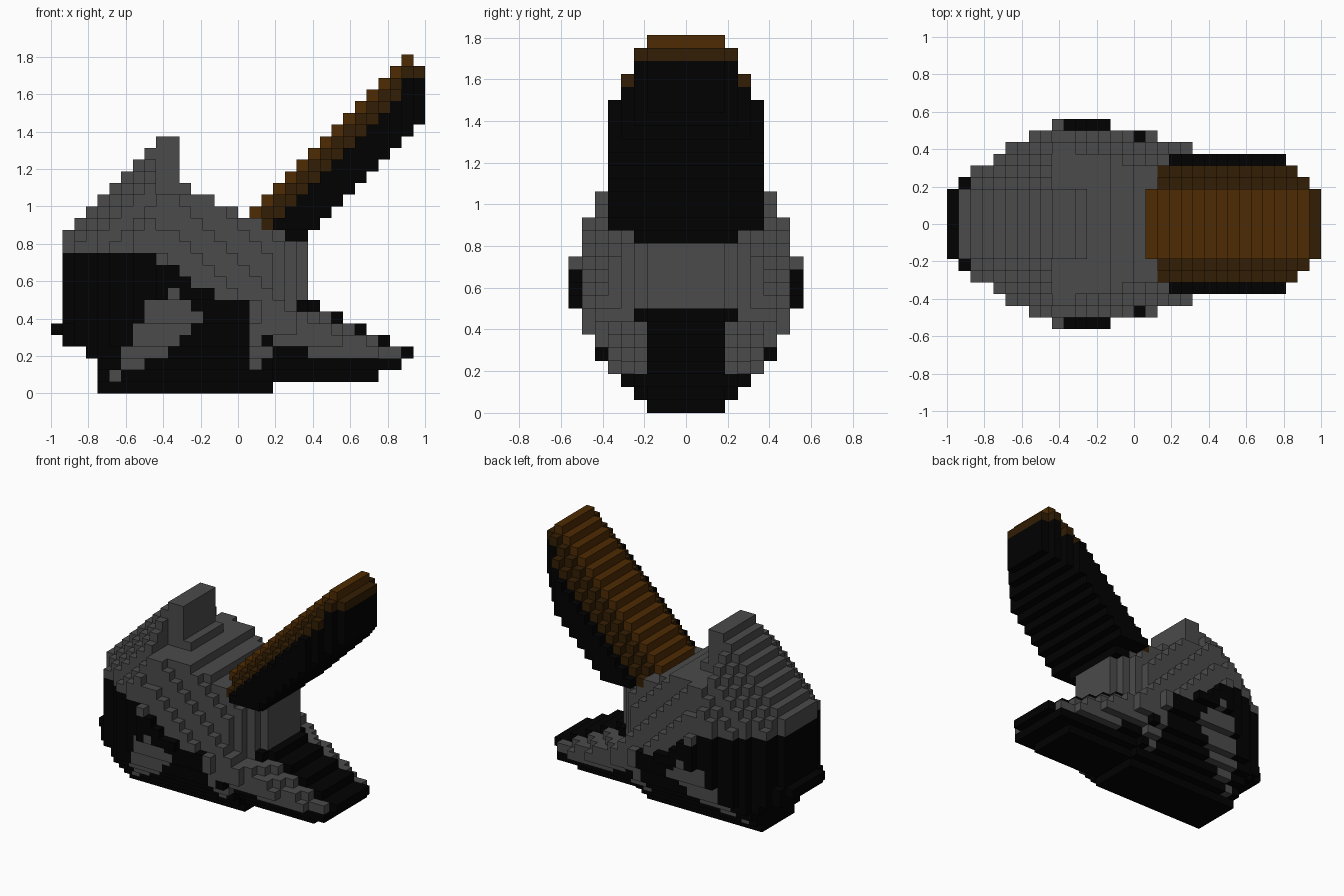
import bpy
import bmesh

U = 1 / 16            # edge length of one block
SIDES = [(1, 0, 0), (-1, 0, 0), (0, 1, 0), (0, -1, 0), (0, 0, 1), (0, 0, -1)]


def material(name, color):
    m = bpy.data.materials.new(name)
    m.use_nodes = True
    m.diffuse_color = (*color, 1)
    m.node_tree.nodes["Principled BSDF"].inputs["Base Color"].default_value = (*color, 1)
    return m


MATERIALS = [
    material("shell grey", (0.07, 0.07, 0.07)),
    material("trim black", (0.0004, 0.0004, 0.0004)),
    material("visor brown", (0.075, 0.024, 0.001)),
    material("visor edge dark brown", (0.032, 0.0125, 0.001)),
]
GREY, BLACK, BROWN, DARK = range(len(MATERIALS))


def runs(*pairs):
    """Expand (value, count) pairs to one value per column."""
    return [v for v, n in pairs for _ in range(n)]


# Profiles per column, from back to front
shell_top = [6, *range(14, 22), 22, 22, 18] + runs((17, 2), (16, 2), (15, 2), (14, 2), (13, 2))
shell_bottom = [5] + runs((4, 2), (3, 1), (0, 15), (1, 3))
shell_half = [3, 4] + runs((5, 2), (6, 1), (7, 2), (8, 2), (9, 5), (8, 4), (7, 3), (3, 1))
# Widening of the underside, and lowering of the crown away from the middle
half_at_height = [3, 4, 5, 6, 7, 7, 8, 8]
crown_drop = [0, 0, 0, 1, 2, 3, 5, 6]
# Shoulder height and forward slope of the outer crown rows
shoulder = {3: 17, 4: 17, 5: 17, 6: 17, 7: 14, 8: 12}
front_slope = {4: 32, 5: 30, 6: 27, 7: 24, 8: 21}
# Half width of the upright front wall
wall_half = {17: 6, 18: 6, 19: 5, 20: 4}
# Grey ear patch: column -> block range
ear_patch = {5: (1, 2), 6: (2, 4), 7: (2, 6), 8: (3, 8), 9: (3, 8),
             10: (4, 9), 11: (5, 8), 12: (6, 7)}
strip_start = {17: 2, 18: 3}


def low_half(i, k):
    if i >= 19:
        k -= 1
    return half_at_height[k] if k < len(half_at_height) else 9


def shell_color(i, k):
    if i in ear_patch and ear_patch[i][0] <= k < ear_patch[i][1]:
        return GREY
    if i >= 17:
        return BLACK if k < strip_start.get(i, 4) or (i, k) == (18, 4) else GREY
    edge = 12 if i < 9 else min(11, 21 - i)
    if i >= 12:
        edge = 9 if i < 14 else 8
    return BLACK if k < edge else GREY


def crown(i, j):
    """Top of the shell at column i, distance j from the middle."""
    top = shell_top[i]
    if j < 3 or i == 0:
        return top
    if i == 1:
        return 6                       # rear flange
    if i < 9:
        return top - crown_drop[j]
    top = min(top, shoulder[j])        # only the middle rises into the fin
    if j in front_slope:
        floor = 9 if j == 8 else 8
        top = min(top, max(floor, front_slope[j] - i))
    if j >= wall_half.get(i, 9):
        top = min(top, 27 - i)         # cheek below the front wall
    return top


def build_shell():
    cells = {}
    for i, half in enumerate(shell_half):
        for j in range(half):
            for k in range(shell_bottom[i], crown(i, j)):
                if j < low_half(i, k):
                    cells[i, j, k] = shell_color(i, k)
    return cells


def build_jaw():
    cells = {}
    half = runs((6, 4), (5, 3), (4, 2), (3, 1))
    for n, h in enumerate(half):
        i = 21 + n
        bottom = 1 if i < 28 else 2 if i < 30 else 3
        for j in range(h):
            # Middle ridge stands ahead of the stepped cheeks
            step = n + max(0, j - 2)
            top = max(3, 8 - step // 2)
            for k in range(bottom, top):
                if j < low_half(i, k):
                    dark = j < 3 or (j < 4 and k == 7) or k < (4 if i < 22 else 3)
                    cells[i, j, k] = BLACK if dark else GREY
    return cells


def build_visor():
    cells = {(17, j, 15): BROWN for j in range(3)}
    for i in range(18, 32):
        half = 5 if i == 18 else min(6, 34 - i)
        for j in range(half):
            top = 28 if i == 31 else i - 1 - max(0, j - 2)
            bottom = max(13 if j < 4 else 14, i - 8)
            for k in range(bottom, top):
                cells[i, j, k] = BLACK
            if j < 5 and top > bottom:
                cells[i, j, top - 1] = BROWN if j < 3 and i < 31 else DARK
    return cells


def mirrored(cells):
    out = {}
    for (i, j, k), c in cells.items():
        out[i, j, k] = c
        out[i, -1 - j, k] = c
    return out


def make_object(name, cells, solid):
    """Make one face for each exposed block side."""
    bm = bmesh.new()
    verts = {}

    def vert(p):
        if p not in verts:
            x, y, z = p
            verts[p] = bm.verts.new(((x - 16) * U, y * U, z * U))
        return verts[p]

    for cell, color in cells.items():
        for d in SIDES:
            if tuple(a + b for a, b in zip(cell, d)) in solid:
                continue
            axis = next(n for n in range(3) if d[n])
            a, b = (axis + 1) % 3, (axis + 2) % 3
            corners = []
            for s, t in ((0, 0), (1, 0), (1, 1), (0, 1)):
                p = list(cell)
                p[axis] += d[axis] > 0
                p[a] += s
                p[b] += t
                corners.append(vert(tuple(p)))
            if d[axis] < 0:
                corners.reverse()
            bm.faces.new(corners).material_index = color
    mesh = bpy.data.meshes.new(name)
    bm.to_mesh(mesh)
    bm.free()
    for m in MATERIALS:
        mesh.materials.append(m)
    bpy.context.collection.objects.link(bpy.data.objects.new(name, mesh))


cube = bpy.data.objects.get("Cube")
if cube:
    bpy.data.objects.remove(cube)

# Each block belongs to the first part that claims it
solid = {}
parts = []
for name, build in (("helmet_shell", build_shell), ("jaw_guard", build_jaw), ("visor", build_visor)):
    cells = {c: m for c, m in mirrored(build()).items() if c not in solid}
    solid.update(cells)
    parts.append((name, cells))
for name, cells in parts:
    make_object(name, cells, solid)
